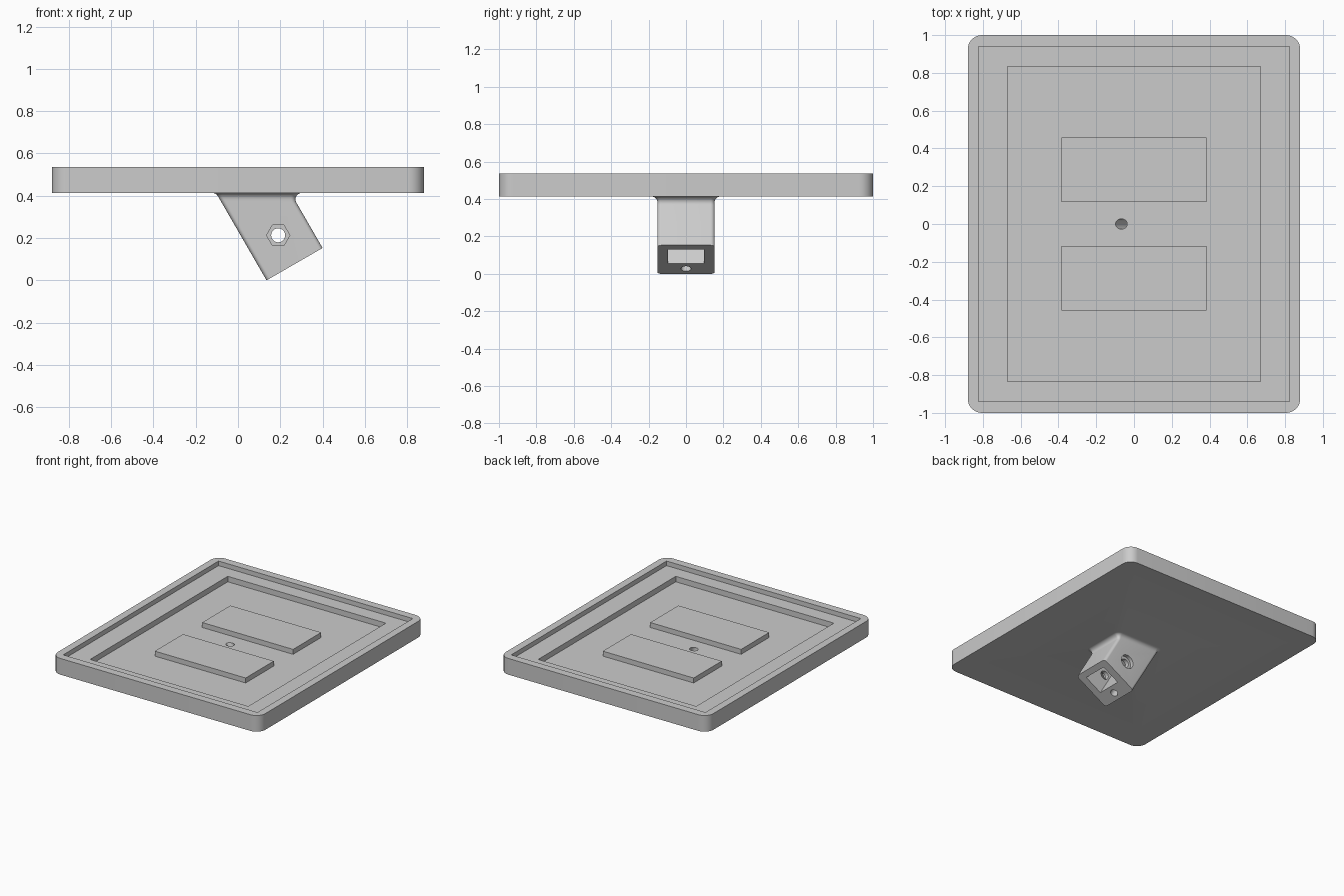
import bpy, bmesh, math
from mathutils import Matrix, Vector

if "Cube" in bpy.data.objects:
    bpy.data.objects.remove(bpy.data.objects["Cube"], do_unlink=True)

grey = bpy.data.materials.new("plain_grey")
grey.use_nodes = True
grey.diffuse_color = (0.6, 0.6, 0.6, 1)
grey.node_tree.nodes["Principled BSDF"].inputs["Base Color"].default_value = (0.6, 0.6, 0.6, 1)

TRAY_BOTTOM, TRAY_TOP = 0.413, 0.537
TILT = math.radians(30)
# Frame of the tilted post: origin at its lowest edge, z along its axis
POST = Matrix.Translation((0.135, 0, 0)) @ Matrix.Rotation(-TILT, 4, 'Y')
POST_W, POST_Y = 0.306, 0.153


def finish(bm, name):
    bmesh.ops.recalc_face_normals(bm, faces=bm.faces)
    mesh = bpy.data.meshes.new(name)
    bm.to_mesh(mesh)
    bm.free()
    mesh.materials.append(grey)
    obj = bpy.data.objects.new(name, mesh)
    bpy.context.collection.objects.link(obj)
    return obj


def rounded_rect(x0, x1, y, r, z, steps=8):
    pts = []
    corners = [(x1 - r, y - r), (x0 + r, y - r), (x0 + r, r - y), (x1 - r, r - y)]
    for q, (cx, cy) in enumerate(corners):
        for i in range(steps + 1):
            a = (q + i / steps) * math.pi / 2
            pts.append(Vector((cx + r * math.cos(a), cy + r * math.sin(a), z)))
    return pts


def loft(rings, name):
    bm = bmesh.new()
    loops = [[bm.verts.new(p) for p in ring] for ring in rings]
    n = len(loops[0])
    for a, b in zip(loops, loops[1:]):
        for i in range(n):
            j = (i + 1) % n
            bm.faces.new((a[i], a[j], b[j], b[i]))
    bm.faces.new(loops[0])
    bm.faces.new(loops[-1])
    return finish(bm, name)


def box(name, x, y, z, frame=Matrix()):
    bm = bmesh.new()
    size = Matrix.Diagonal((x[1] - x[0], y[1] - y[0], z[1] - z[0], 1))
    mid = Matrix.Translation((sum(x) / 2, sum(y) / 2, sum(z) / 2))
    bmesh.ops.create_cube(bm, size=1, matrix=frame @ mid @ size)
    return finish(bm, name)


def prism(name, radius, length, sides, frame):
    bm = bmesh.new()
    bmesh.ops.create_cone(bm, cap_ends=True, segments=sides, radius1=radius,
                          radius2=radius, depth=length, matrix=frame)
    return finish(bm, name)


def combine(target, other, operation):
    mod = target.modifiers.new(operation.lower(), 'BOOLEAN')
    mod.operation, mod.solver, mod.object = operation, 'EXACT', other
    bpy.context.view_layer.objects.active = target
    bpy.ops.object.modifier_apply(modifier=mod.name)
    bpy.data.objects.remove(other, do_unlink=True)


# Tray with two stepped recesses
tray = loft([rounded_rect(-0.88, 0.88, 1, 0.075, z) for z in (TRAY_BOTTOM, TRAY_TOP)],
            "tray_with_post")
combine(tray, box("upper_recess", (-0.823, 0.823), (-0.94, 0.94), (0.502, 0.6)), 'DIFFERENCE')
combine(tray, box("lower_recess", (-0.67, 0.67), (-0.833, 0.833), (0.46, 0.6)), 'DIFFERENCE')

# Raised pads on the tray floor
for side in (-1, 1):
    y = sorted((side * 0.117, side * 0.457))
    combine(tray, box("pad", (-0.385, 0.385), y, (0.45, 0.498)), 'UNION')


# Tilted post, flared by a fillet where it meets the tray
def flare(depth, phi, r=0.03):
    """Outward offset at a depth below the tray, for a side leaning out by phi."""
    if depth >= r * (1 + math.sin(phi)):
        return depth * math.tan(phi)
    reach = r * (math.tan(phi) + 1 / math.cos(phi))
    return reach - math.sqrt(max(0, r * r - (depth - r) ** 2))


left = 0.135 - TRAY_BOTTOM * math.tan(TILT)
right = left + POST_W / math.cos(TILT)


def post_ring(depth):
    out = flare(depth, 0)
    return rounded_rect(left - flare(depth, -TILT), right + flare(depth, TILT),
                        POST_Y + out, 0.022 + out, TRAY_BOTTOM - depth)


rings = [post_ring(d) for d in (0, 0.001, 0.004, 0.009, 0.015, 0.022, 0.03, 0.038, 0.045)]
rings.insert(0, [p + Vector((0, 0, 0.02)) for p in rings[0]])
to_post, axis = POST.inverted(), POST.to_3x3() @ Vector((0, 0, 1))
rings.append([p - axis * (to_post @ p).z for p in rings[-1]])
combine(tray, loft(rings, "post"), 'UNION')

# Socket in the post end, and the long bore up through the tray
combine(tray, box("socket", (0.11, 0.26), (-0.095, 0.095), (-0.1, 0.25), POST), 'DIFFERENCE')
combine(tray, prism("bore", 0.027, 1.4, 32, POST @ Matrix.Translation((0.055, 0, 0.3))),
        'DIFFERENCE')

# Cross bolt hole with a hexagonal seat in front and a round seat behind
def cross(y):
    return (Matrix.Translation((0.19, y, 0.213)) @ Matrix.Rotation(math.pi / 2, 4, 'X')
            @ Matrix.Rotation(math.pi / 6, 4, 'Z'))


combine(tray, prism("bolt_hole", 0.033, 0.6, 32, cross(0)), 'DIFFERENCE')
combine(tray, prism("nut_seat", 0.055, 0.1, 6, cross(-POST_Y - 0.022)), 'DIFFERENCE')
combine(tray, prism("head_seat", 0.053, 0.1, 32, cross(POST_Y + 0.022)), 'DIFFERENCE')

bpy.ops.object.select_all(action='DESELECT')
tray.select_set(True)
bpy.context.view_layer.objects.active = tray
bpy.ops.object.shade_smooth_by_angle(angle=math.radians(30))
